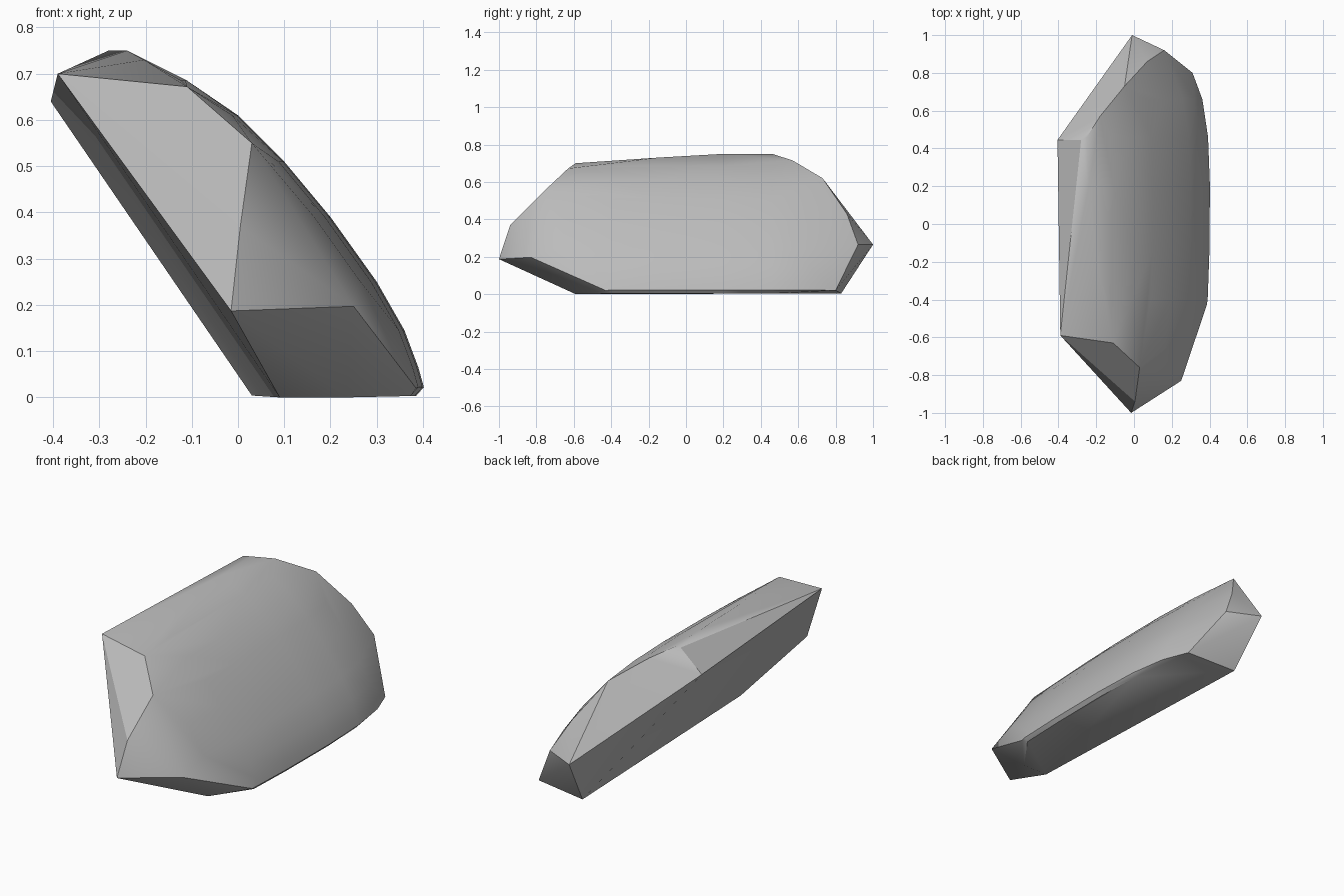
import bpy
import bmesh

cube = bpy.data.objects.get("Cube")
if cube:
    bpy.data.objects.remove(cube, do_unlink=True)


def make_material(name, value):
    """One flat grey for the whole stone."""
    material = bpy.data.materials.new(name)
    material.use_nodes = True
    colour = (value, value, value, 1)
    material.diffuse_color = colour
    shader = next(n for n in material.node_tree.nodes if n.type == "BSDF_PRINCIPLED")
    shader.inputs["Base Color"].default_value = colour
    return material


def build_hull(name, points, material):
    """Wrap the points in a convex skin, merge coplanar faces and smooth soft edges."""
    bm = bmesh.new()
    for point in points:
        bm.verts.new(point)
    bmesh.ops.convex_hull(bm, input=list(bm.verts))
    loose = [v for v in bm.verts if not v.link_faces]
    bmesh.ops.delete(bm, geom=loose, context="VERTS")
    bmesh.ops.dissolve_limit(bm, angle_limit=0.02, verts=list(bm.verts), edges=list(bm.edges))
    bmesh.ops.recalc_face_normals(bm, faces=list(bm.faces))
    mesh = bpy.data.meshes.new(name)
    bm.to_mesh(mesh)
    bm.free()
    mesh.materials.append(material)
    obj = bpy.data.objects.new(name, mesh)
    bpy.context.collection.objects.link(obj)
    bpy.ops.object.select_all(action="DESELECT")
    obj.select_set(True)
    bpy.context.view_layer.objects.active = obj
    bpy.ops.object.shade_smooth_by_angle(angle=0.52)
    return obj


# Broken corners of the flat slanted underside
underside = [
    (-.39, -.59, .70), (-.015, -1, .187), (.09, -.59, 0),
    (.03, .83, .004), (-.01, 1, .265), (-.405, .445, .64),
]

# Chipped front end
front_chips = [
    (-.11, -.63, .672), (.03, -.76, .55), (.005, -.94, .37),
    (.25, -.83, .197), (.385, -.43, .02), (.235, -.59, 0),
]

# Chipped back end
back_chips = [
    (-.28, .445, .75), (-.18, .57, .715), (-.05, .73, .62),
    (.07, .86, .43), (.16, .92, .265), (.31, .8, .02),
]

# Rounded outer face: one arc repeated along the length, pulled in at the ends
arc = [
    (-.24, .75), (-.2, .73), (-.11, .685), (0, .61), (.1, .51), (.2, .39),
    (.3, .25), (.36, .145), (.39, .065), (.402, .022), (.385, .003),
]
rows = [  # position along the length, inset, lowest and highest height used
    (-.66, .035, .2, .55),
    (-.4, .012, 0, .7),
    (-.15, .003, 0, .73),
    (.2, 0, 0, .75),
    (.46, .01, 0, .75),
    (.66, .04, .02, .65),
]
dome = [(x - inset, y, z) for y, inset, low, high in rows
        for x, z in arc if low <= z <= high]

stone_grey = make_material("stone_grey", 0.5)
build_hull("rock", underside + front_chips + back_chips + dome, stone_grey)
